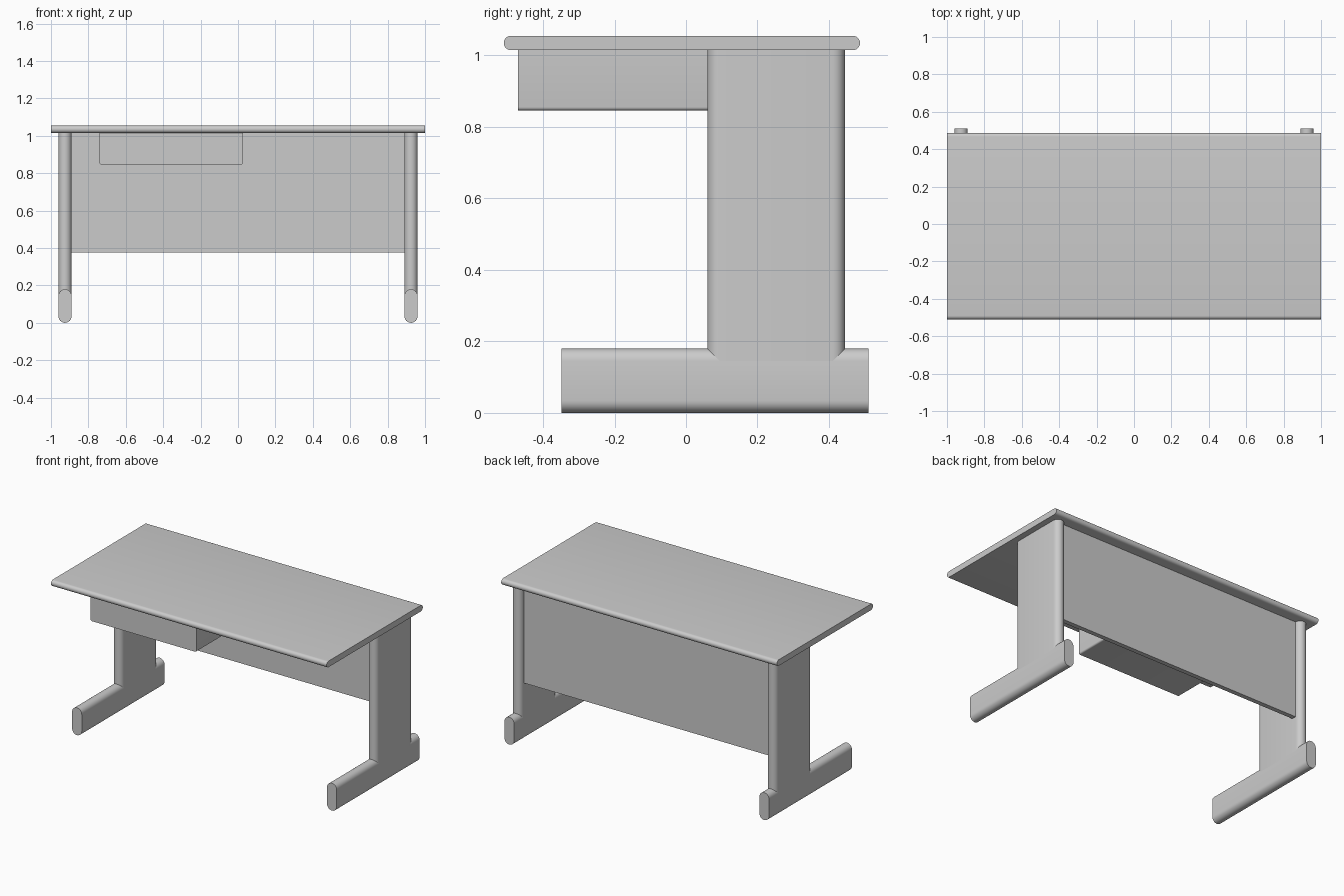
import bpy
import bmesh
import math
from mathutils import Vector

old = bpy.data.objects.get("Cube")
if old:
    bpy.data.objects.remove(old, do_unlink=True)

grey = bpy.data.materials.new("plain grey")
grey.use_nodes = True
grey.diffuse_color = (0.6, 0.6, 0.6, 1)
bsdf = next(n for n in grey.node_tree.nodes if n.type == "BSDF_PRINCIPLED")
bsdf.inputs["Base Color"].default_value = grey.diffuse_color
bsdf.inputs["Roughness"].default_value = 0.6


def finish(name, bm):
    bmesh.ops.recalc_face_normals(bm, faces=bm.faces[:])
    mesh = bpy.data.meshes.new(name)
    bm.to_mesh(mesh)
    bm.free()
    mesh.materials.append(grey)
    obj = bpy.data.objects.new(name, mesh)
    bpy.context.collection.objects.link(obj)
    bpy.ops.object.select_all(action="DESELECT")
    obj.select_set(True)
    bpy.context.view_layer.objects.active = obj
    bpy.ops.object.shade_smooth_by_angle(angle=math.radians(35))
    return obj


def rounded_bar(name, low, high, thin, wide, along, steps=12):
    """Bar with a full-round section: rounded at both ends of 'wide', extruded on 'along'."""
    radius = (high[thin] - low[thin]) / 2
    middle = (high[thin] + low[thin]) / 2
    bm = bmesh.new()
    ring = []
    for centre, start in ((high[wide] - radius, 0), (low[wide] + radius, math.pi)):
        for i in range(steps + 1):
            a = start + math.pi * i / steps
            p = Vector()
            p[thin] = middle + radius * math.cos(a)
            p[wide] = centre + radius * math.sin(a)
            p[along] = low[along]
            ring.append(bm.verts.new(p))
    cap = bm.faces.new(ring)
    out = bmesh.ops.extrude_face_region(bm, geom=[cap])
    shift = Vector()
    shift[along] = high[along] - low[along]
    moved = [v for v in out["geom"] if isinstance(v, bmesh.types.BMVert)]
    bmesh.ops.translate(bm, verts=moved, vec=shift)
    return finish(name, bm)


def box(name, low, high, soft_bottom=0):
    bm = bmesh.new()
    bmesh.ops.create_cube(bm, size=1)
    for v in bm.verts:
        v.co = [high[i] if v.co[i] > 0 else low[i] for i in range(3)]
    if soft_bottom:
        # round the two lower edges running front to back
        edges = [e for e in bm.edges
                 if all(v.co.z == min(w.co.z for w in bm.verts) for v in e.verts)
                 and abs(e.verts[0].co.x - e.verts[1].co.x) < 0.001]
        bmesh.ops.bevel(bm, geom=edges, offset=soft_bottom, segments=4,
                        profile=0.5, affect="EDGES")
    return finish(name, bm)


X, Y, Z = range(3)

# Tabletop with rounded front and back edges
rounded_bar("tabletop", (-1, -0.51, 1.015), (1, 0.487, 1.055), Z, Y, X)

# Legs: upright column on a long foot at each end
for side, mid in (("left", 0.925), ("right", -0.925)):
    a, b = mid - 0.035, mid + 0.035
    rounded_bar(side + "_foot", (a, -0.348, 0), (b, 0.51, 0.18), X, Z, Y)
    rounded_bar(side + "_upright", (a, 0.06, 0.145), (b, 0.445, 1.015), X, Y, Z)

# Back panel between the uprights
box("back_panel", (-0.89, 0.38, 0.375), (0.89, 0.41, 1.015))

# Drawer box under the top
box("drawer", (-0.74, -0.47, 0.846), (0.027, 0.38, 1.015), soft_bottom=0.01)
